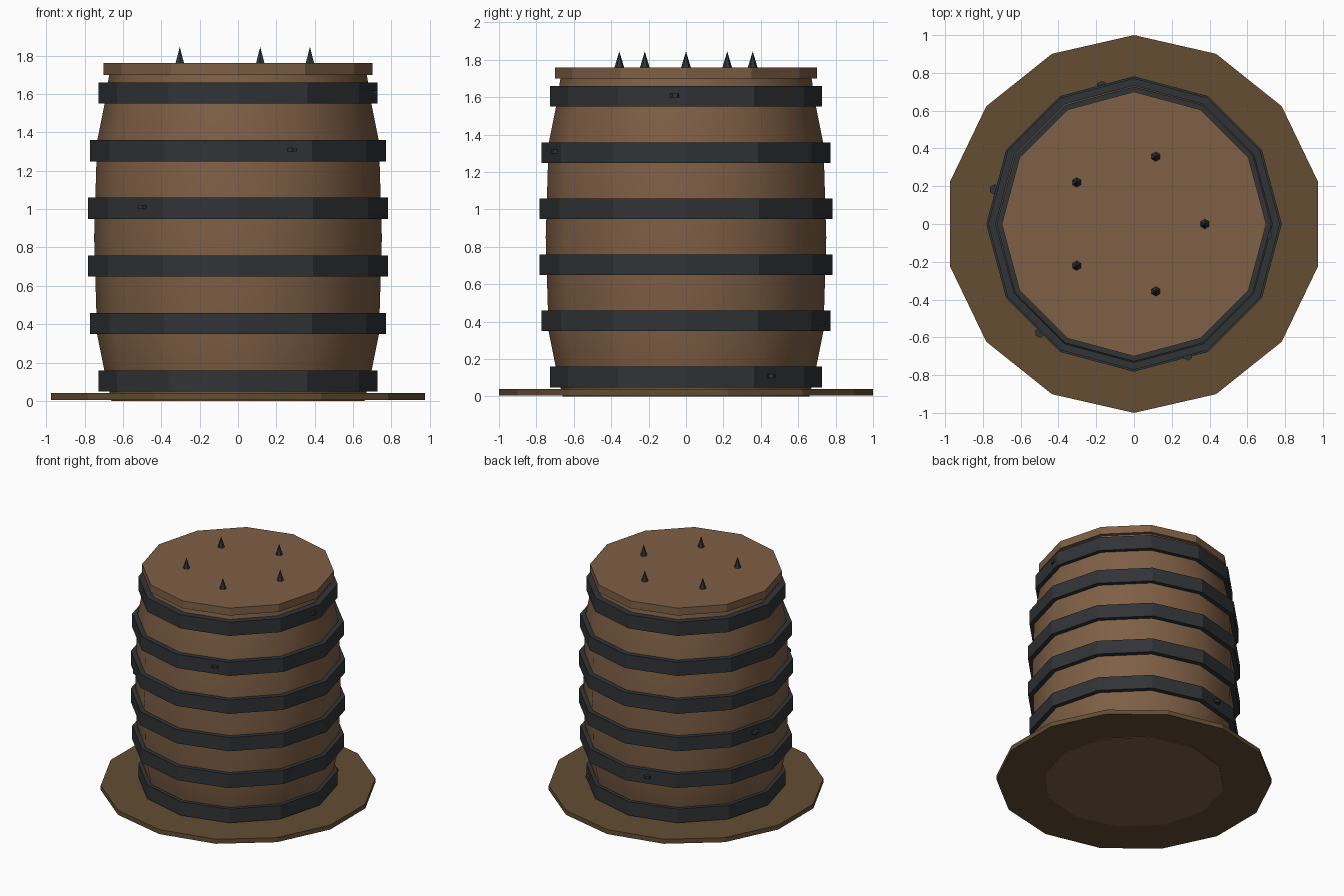
import bpy, bmesh
from math import sin, cos, pi, radians

if "Cube" in bpy.data.objects:
    bpy.data.objects.remove(bpy.data.objects["Cube"])


def material(name, rgb):
    m = bpy.data.materials.new(name)
    m.diffuse_color = (*rgb, 1)
    m.use_nodes = True
    m.node_tree.nodes["Principled BSDF"].inputs["Base Color"].default_value = m.diffuse_color
    return m


WOOD = material("barrel_wood", (0.21, 0.115, 0.06))
DARK_WOOD = material("base_wood", (0.125, 0.075, 0.033))
IRON = material("dark_iron", (0.03, 0.033, 0.037))


def lathe(name, profile, sides, mat, loc=(0, 0, 0), rot=0.0, closed=False):
    """Spin (radius, z) points, first vertex on +y; closed makes a ring, else ends are capped."""
    bm = bmesh.new()
    rings = []
    for r, z in profile:
        if r == 0:
            rings.append([bm.verts.new((0, 0, z))] * sides)
            continue
        angles = [pi / 2 + rot + 2 * pi * k / sides for k in range(sides)]
        rings.append([bm.verts.new((r * cos(a), r * sin(a), z)) for a in angles])
    pairs = list(zip(rings, rings[1:]))
    if closed:
        pairs.append((rings[-1], rings[0]))
    for low, high in pairs:
        for k in range(sides):
            n = (k + 1) % sides
            quad = [low[k], low[n], high[n], high[k]]
            bm.faces.new(list(dict.fromkeys(quad)))
    if not closed:
        bm.faces.new(rings[0][::-1])
        if profile[-1][0] > 0:
            bm.faces.new(rings[-1])
    bmesh.ops.recalc_face_normals(bm, faces=bm.faces)
    me = bpy.data.meshes.new(name)
    bm.to_mesh(me)
    bm.free()
    me.materials.append(mat)
    ob = bpy.data.objects.new(name, me)
    ob.location = loc
    bpy.context.collection.objects.link(ob)
    return ob


# Ground plate
lathe("base_plate", [(1.0, 0.004), (1.0, 0.04)], 14, DARK_WOOD)

# Bulging barrel body, smooth shaded
body = lathe("barrel_body", [(0.66, 0), (0.695, 0.15), (0.735, 0.35), (0.75, 0.85),
                             (0.735, 1.35), (0.695, 1.55), (0.67, 1.71)], 12, WOOD)
bpy.context.view_layer.objects.active = body
body.select_set(True)
bpy.ops.object.shade_smooth_by_angle(angle=radians(35))
body.select_set(False)

# Lid
lathe("lid", [(0.70, 1.70), (0.70, 1.76)], 12, WOOD)

# Iron hoops, each with one rivet spiralling round the barrel
for i, r in enumerate([0.727, 0.772, 0.782, 0.782, 0.772, 0.727]):
    z = 0.104 + 0.3 * i
    inner = r - 0.07
    lathe(f"hoop_{i + 1}", [(inner, z - 0.055), (r, z - 0.055),
                            (r, z + 0.055), (inner, z + 0.055)], 12, IRON, closed=True)
    a = 0.7 + 1.1 * i
    d = r - 0.022
    lathe(f"rivet_{i + 1}", [(0.028, -0.01), (0.028, 0.01)], 6, IRON,
          loc=(d * cos(a), d * sin(a), z + 0.005))

# Spikes on the lid
for i in range(5):
    a = 2 * pi * i / 5
    lathe(f"spike_{i + 1}", [(0.03, 1.745), (0, 1.845)], 6, IRON,
          loc=(0.375 * cos(a), 0.375 * sin(a), 0))
